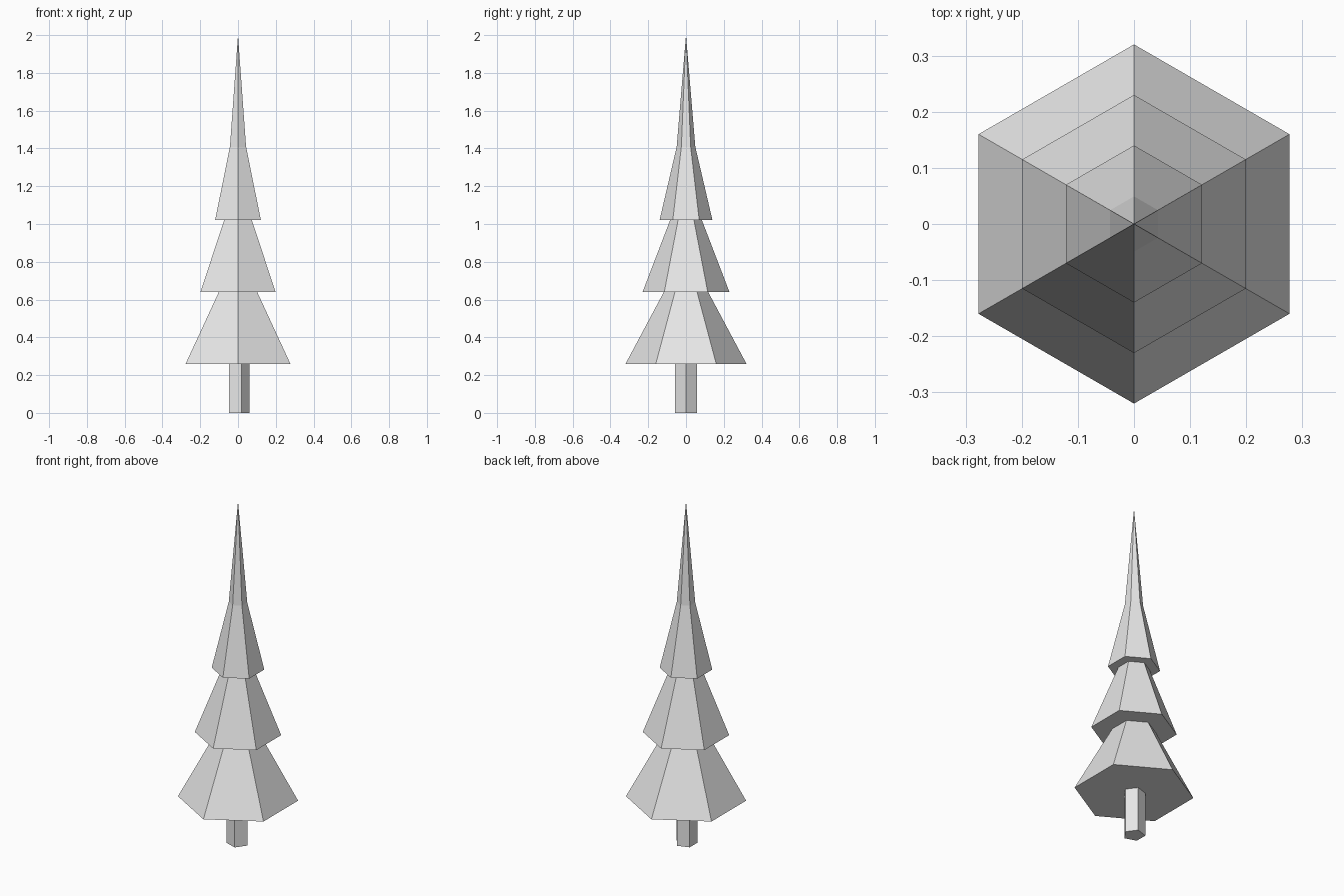
import bpy
import math

if "Cube" in bpy.data.objects:
    bpy.data.objects.remove(bpy.data.objects["Cube"])

grey = bpy.data.materials.new("light grey")
grey.diffuse_color = (0.8, 0.8, 0.8, 1.0)
grey.use_nodes = True
grey.node_tree.nodes["Principled BSDF"].inputs["Base Color"].default_value = grey.diffuse_color


def cone(name, sides, r_bottom, r_top, z, height, turn):
    """Closed low-poly cone or prism standing on height z."""
    bpy.ops.mesh.primitive_cone_add(
        vertices=sides, radius1=r_bottom, radius2=r_top, depth=height,
        location=(0, 0, z + height / 2), rotation=(0, 0, turn))
    obj = bpy.context.object
    obj.name = name
    obj.data.materials.append(grey)
    return obj


# Five-sided trunk, one corner towards +x
cone("trunk", 5, 0.06, 0.06, 0.0, 0.30, -math.pi / 2)

# Four overlapping six-sided foliage tiers, corners towards +y and -y
for i in range(4):
    cone(f"foliage_tier_{i + 1}", 6, 0.32 - 0.09 * i, 0.0, 0.26 + 0.38 * i, 0.60, 0.0)
